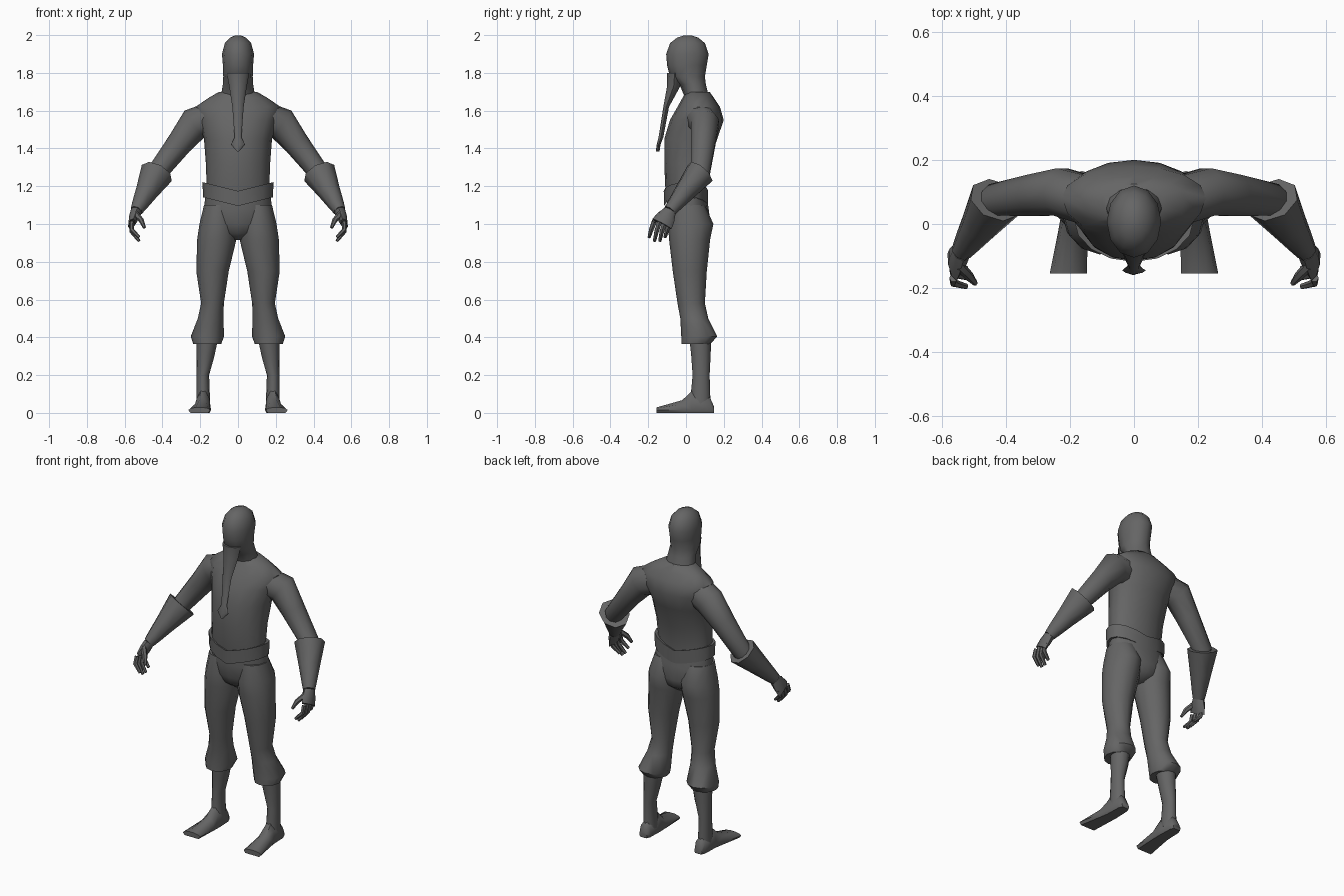
import bpy, bmesh, math
from mathutils import Vector

if "Cube" in bpy.data.objects:
    bpy.data.objects.remove(bpy.data.objects["Cube"])

shade = 0.13
grey = bpy.data.materials.new("dark grey")
grey.use_nodes = True
grey.diffuse_color = (shade, shade, shade, 1)
shader = grey.node_tree.nodes["Principled BSDF"]
shader.inputs["Base Color"].default_value = grey.diffuse_color


def loft(name, rings, mirror=False):
    """Skin a stack of point rings and cap both ends."""
    bm = bmesh.new()
    loops = [[bm.verts.new(point) for point in ring] for ring in rings]
    for lower, upper in zip(loops, loops[1:]):
        for i in range(len(lower)):
            bm.faces.new((lower[i - 1], lower[i], upper[i], upper[i - 1]))
    bm.faces.new(loops[0])
    bm.faces.new(loops[-1])
    bmesh.ops.recalc_face_normals(bm, faces=bm.faces)
    mesh = bpy.data.meshes.new(name)
    bm.to_mesh(mesh)
    bm.free()
    mesh.materials.append(grey)
    obj = bpy.data.objects.new(name, mesh)
    bpy.context.collection.objects.link(obj)
    if mirror:
        modifier = obj.modifiers.new("mirror", "MIRROR")
        modifier.use_mirror_merge = False
    bpy.ops.object.select_all(action="DESELECT")
    obj.select_set(True)
    bpy.context.view_layer.objects.active = obj
    bpy.ops.object.shade_smooth_by_angle(angle=math.radians(50))
    return obj


def circle(sides):
    """Unit circle as cosine and sine pairs."""
    angles = [math.tau * i / sides for i in range(sides)]
    return [(math.cos(angle), math.sin(angle)) for angle in angles]


def section(height, half, front, back, x=0, bias=0.5, sides=12):
    """Level oval ring; bias sets how far back its widest line lies."""
    middle = front + (back - front) * bias
    return [Vector((x + half * c,
                    middle + s * (back - middle if s > 0 else middle - front),
                    height)) for c, s in circle(sides)]


def body(height, half, front, back):
    """Trunk ring, fuller at the back."""
    return section(height, half, front, back, bias=0.57, sides=16)


def foot_section(y, half, top, x):
    """Upright arch ring with a flat sole."""
    sole = 0.015
    return [(x + half * c, y, max(0, sole + s * (top - sole if s > 0 else 2 * sole)))
            for c, s in circle(10)]


def limb(name, steps, sides=8):
    """Mirrored tube through (joint, thickness, depth) steps."""
    joints = [Vector(step[0]) for step in steps]
    rings = []
    for k, (joint, thickness, depth) in enumerate(steps):
        along = joints[min(k + 1, len(joints) - 1)] - joints[max(k - 1, 0)]
        side = along.cross(Vector((0, 1, 0))).normalized()
        forward = along.normalized().cross(side)
        rings.append([joints[k] + side * thickness * c + forward * depth * s
                      for c, s in circle(sides)])
    return loft(name, rings, mirror=True)


# Head: neck, jaw and brow rings, closed by a rounded dome
brow = section(height=1.9, half=0.085, front=-0.105, back=0.12)
crown = Vector((0, 0.01, 1.9))
dome = []
for degrees in (35, 60, 80):
    turn = math.radians(degrees)
    shrink = Vector((math.cos(turn), math.cos(turn), 1))
    lift = Vector((0, 0, 0.1 * math.sin(turn)))
    dome.append([crown + (point - crown) * shrink + lift for point in brow])
loft("head", [
    section(height=1.68, half=0.09, front=-0.01, back=0.12),
    section(height=1.74, half=0.08, front=-0.035, back=0.105),
    section(height=1.78, half=0.078, front=-0.085, back=0.1),
    section(height=1.84, half=0.08, front=-0.1, back=0.11),
    brow] + dome)

# Tapering piece hanging from the chin, ending in a pointed knob
loft("hanging_tail", [
    section(height=1.8, half=0.06, front=-0.1, back=-0.02, sides=8),
    section(height=1.73, half=0.047, front=-0.1, back=-0.03, sides=8),
    section(height=1.62, half=0.03, front=-0.12, back=-0.09, sides=8),
    section(height=1.46, half=0.018, front=-0.145, back=-0.12, sides=8),
    section(height=1.42, half=0.037, front=-0.155, back=-0.135, sides=8),
    section(height=1.385, half=0.006, front=-0.16, back=-0.14, sides=8)])

# Torso from waist to shoulders and neck
loft("torso", [
    body(height=1.12, half=0.168, front=-0.095, back=0.105),
    body(height=1.2, half=0.166, front=-0.11, back=0.105),
    body(height=1.32, half=0.17, front=-0.115, back=0.125),
    body(height=1.45, half=0.18, front=-0.115, back=0.165),
    body(height=1.55, half=0.21, front=-0.085, back=0.2),
    body(height=1.62, half=0.225, front=-0.045, back=0.18),
    body(height=1.665, half=0.16, front=-0.02, back=0.15),
    body(height=1.7, half=0.1, front=0, back=0.125)])

# Belt dipping to a point at the middle, front and back
belt = loft("belt", [
    body(height=1.14, half=0.185, front=-0.115, back=0.117),
    body(height=1.22, half=0.188, front=-0.118, back=0.117),
    body(height=1.215, half=0.16, front=-0.1, back=0.1)])
for vertex in belt.data.vertices:
    vertex.co.z -= 0.045 - abs(vertex.co.x) / 4

# Hips, rounded off at the crotch
loft("hips", [
    body(height=1.16, half=0.172, front=-0.095, back=0.108),
    body(height=1.08, half=0.18, front=-0.1, back=0.12),
    body(height=1, half=0.175, front=-0.09, back=0.13),
    body(height=0.95, half=0.11, front=-0.07, back=0.115),
    body(height=0.915, half=0.03, front=-0.02, back=0.07)])

# Trouser legs with a flared hem below the knee
loft("trouser_legs", [
    section(height=1.1, half=0.08, front=-0.08, back=0.1, x=0.1),
    section(height=1, half=0.097, front=-0.095, back=0.145, x=0.107),
    section(height=0.92, half=0.104, front=-0.09, back=0.128, x=0.112),
    section(height=0.75, half=0.086, front=-0.07, back=0.11, x=0.135),
    section(height=0.58, half=0.06, front=-0.045, back=0.1, x=0.135),
    section(height=0.5, half=0.068, front=-0.03, back=0.118, x=0.145),
    section(height=0.405, half=0.088, front=-0.025, back=0.165, x=0.162),
    section(height=0.365, half=0.074, front=-0.025, back=0.13, x=0.163)],
    mirror=True)

# Bare calves and flat feet
loft("calves", [
    section(height=0.42, half=0.06, front=0.015, back=0.135, x=0.16),
    section(height=0.3, half=0.047, front=0.028, back=0.13, x=0.172),
    section(height=0.2, half=0.033, front=0.035, back=0.125, x=0.186),
    section(height=0.04, half=0.037, front=0.02, back=0.13, x=0.184)],
    mirror=True)
loft("feet", [
    foot_section(y=0.148, half=0.026, top=0.035, x=0.185),
    foot_section(y=0.125, half=0.038, top=0.09, x=0.185),
    foot_section(y=0.03, half=0.042, top=0.12, x=0.185),
    foot_section(y=-0.02, half=0.046, top=0.07, x=0.19),
    foot_section(y=-0.155, half=0.058, top=0.03, x=0.205)],
    mirror=True)

# Arms along shared joints
chest = Vector((0.13, 0.07, 1.56))
shoulder = Vector((0.23, 0.1, 1.53))
elbow = Vector((0.43, 0.075, 1.27))
wrist = Vector((0.538, -0.085, 1.07))
knuckles = Vector((0.563, -0.127, 1))
forearm = elbow.lerp(wrist, 0.5)
limb("arms", [
    (chest, 0.09, 0.08), (shoulder, 0.088, 0.078),
    (shoulder.lerp(elbow, 0.4), 0.068, 0.068),
    (elbow, 0.054, 0.054), (forearm, 0.045, 0.045)], sides=10)

# Gauntlet cuffs, flared wide at the elbow
limb("gauntlet_cuffs", [
    (elbow, 0.09, 0.08), (forearm, 0.06, 0.058),
    (forearm.lerp(wrist, 0.7), 0.042, 0.042), (wrist, 0.033, 0.035)])

# Hands: palm, curled fingers and thumb
limb("palms", [
    (wrist, 0.03, 0.034), (wrist.lerp(knuckles, 0.5), 0.027, 0.05),
    (knuckles, 0.018, 0.058)])
for i, finger in enumerate(("little", "ring", "middle", "index")):
    base = Vector((knuckles.x, -0.084 - 0.028 * i, knuckles.z + 0.01))
    reach = 0.1 if finger in ("ring", "middle") else 0.08
    limb(finger + "_fingers", [
        (base, 0.013, 0.015),
        (base + Vector((0, -0.016, -reach / 2)), 0.012, 0.013),
        (base + Vector((-0.04, -0.027, -reach)), 0.008, 0.009)], sides=6)
thumb = Vector((0.545, -0.13, 1.055))
limb("thumbs", [
    (thumb, 0.017, 0.017),
    (thumb + Vector((-0.033, -0.035, -0.035)), 0.014, 0.015),
    (thumb + Vector((-0.05, -0.055, -0.075)), 0.008, 0.009)], sides=6)
